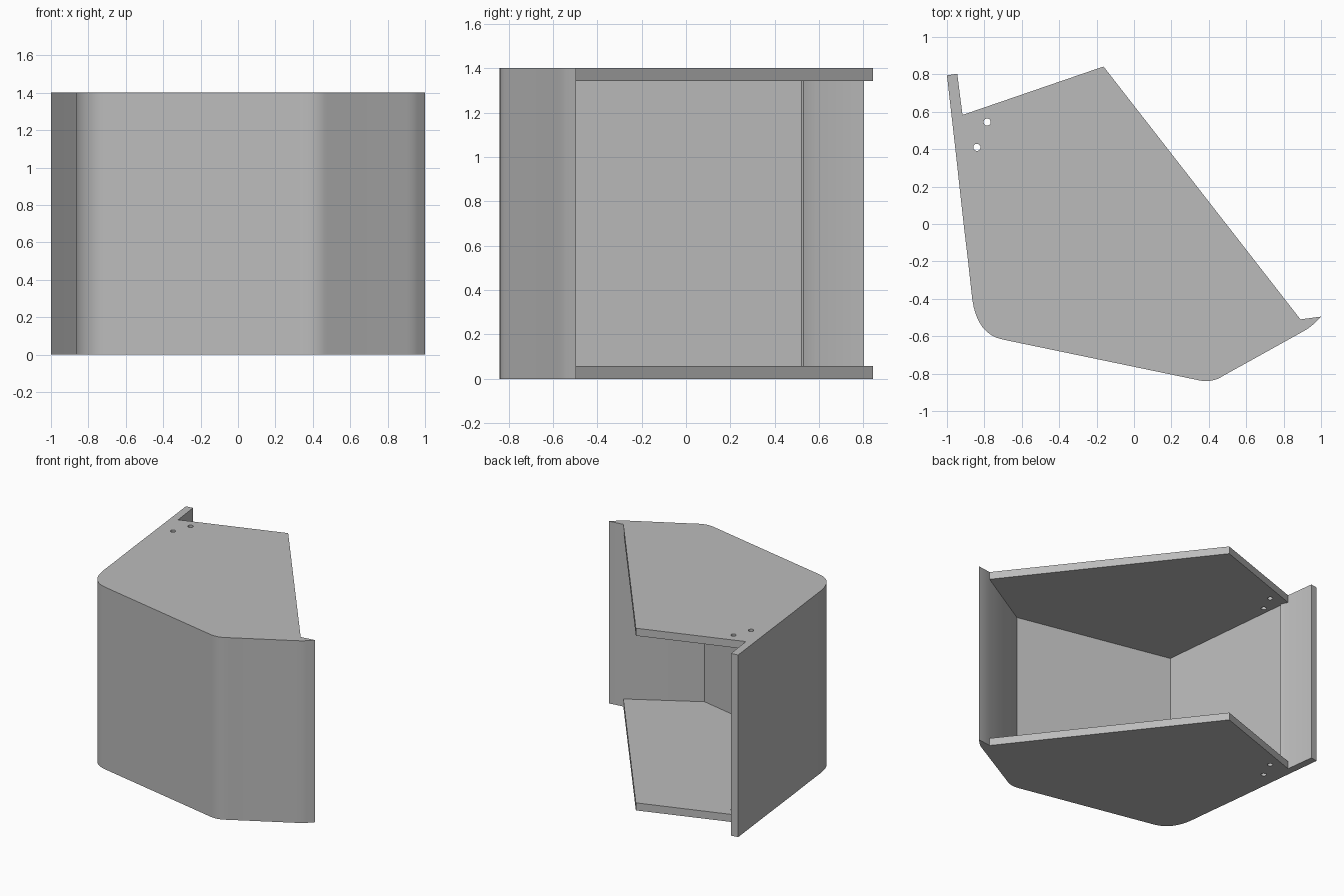
import bpy, bmesh
from mathutils import Vector

if "Cube" in bpy.data.objects:
    bpy.data.objects.remove(bpy.data.objects["Cube"])

HEIGHT, PLATE = 1.4, 0.058

grey = bpy.data.materials.new("plain_grey")
grey.use_nodes = True
colour = (0.5, 0.5, 0.5, 1)
grey.diffuse_color = colour
grey.node_tree.nodes["Principled BSDF"].inputs["Base Color"].default_value = colour


def rounded(start, corner, end, steps=8):
    """Points of a quadratic curve that rounds a corner."""
    a, b, c = Vector(start), Vector(corner), Vector(end)
    ts = [i / steps for i in range(steps + 1)]
    return [tuple(a * (1 - t) ** 2 + b * 2 * t * (1 - t) + c * t * t) for t in ts]


def prism(name, outline, z0, z1):
    """Extrude a flat outline from z0 up to z1."""
    bm = bmesh.new()
    face = bm.faces.new([bm.verts.new((x, y, z0)) for x, y in outline])
    top = bmesh.ops.extrude_face_region(bm, geom=[face])["geom"]
    moved = [v for v in top if isinstance(v, bmesh.types.BMVert)]
    bmesh.ops.translate(bm, verts=moved, vec=(0, 0, z1 - z0))
    bmesh.ops.recalc_face_normals(bm, faces=bm.faces)
    mesh = bpy.data.meshes.new(name)
    bm.to_mesh(mesh)
    bm.free()
    mesh.materials.append(grey)
    obj = bpy.data.objects.new(name, mesh)
    bpy.context.collection.objects.link(obj)
    return obj


# Curved outer wall with a sharp inner side and a small ridge near its end
outer = ([(-1, 0.795), (-0.955, 0.4), (-0.911, 0), (-0.887, -0.2)]
         + rounded((-0.865, -0.4), (-0.84, -0.59), (-0.7, -0.618))
         + rounded((0.33, -0.832), (0.415, -0.855), (0.48, -0.81))
         + rounded((0.9, -0.577), (0.94, -0.555), (0.96, -0.535), 4)
         + [(1, -0.495)])
inner = [(0.89, -0.51), (0.4, -0.797), (-0.79, -0.546),
         (-0.902, 0.52), (-0.893, 0.53), (-0.917, 0.583)]
wall = prism("curved_wall", outer + inner + [(-0.945, 0.803)], 0, HEIGHT)

# Pin holes that pass through both plates
cutters = []
for i, (x, y) in enumerate([(-0.785, 0.545), (-0.84, 0.41)]):
    bpy.ops.mesh.primitive_cylinder_add(vertices=24, radius=0.019, depth=2,
                                        location=(x, y, HEIGHT / 2))
    cutter = bpy.context.object
    cutter.name = f"hole_cutter_{i + 1}"
    cutter.data.materials.append(grey)
    cutters.append(cutter)

# End plates closing the wall at the bottom and the top
plates = []
for name, z in (("bottom_plate", 0), ("top_plate", HEIGHT - PLATE)):
    plate = prism(name, inner + [(-0.163, 0.842)], z, z + PLATE)
    for cutter in cutters:
        mod = plate.modifiers.new("pin_hole", 'BOOLEAN')
        mod.operation = 'DIFFERENCE'
        mod.solver = 'EXACT'
        mod.object = cutter
    bpy.context.view_layer.objects.active = plate
    for mod in list(plate.modifiers):
        bpy.ops.object.modifier_apply(modifier=mod.name)
    plates.append(plate)

for cutter in cutters:
    bpy.data.objects.remove(cutter)

# Smooth the rounded corners while keeping the rims crisp
bpy.ops.object.select_all(action='DESELECT')
for obj in [wall] + plates:
    obj.select_set(True)
bpy.context.view_layer.objects.active = wall
bpy.ops.object.shade_smooth_by_angle(angle=0.52)
